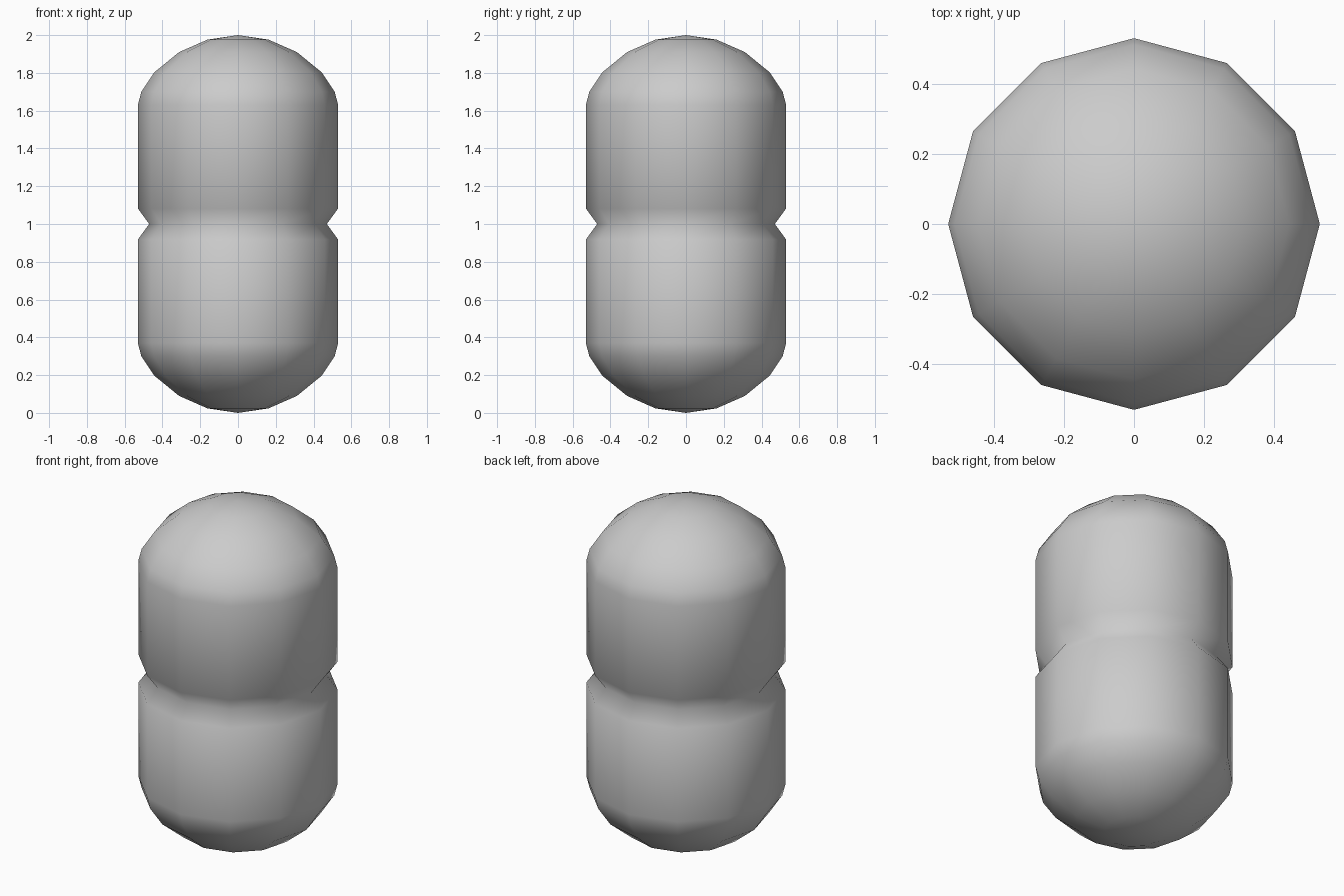
import bpy, bmesh, math

if "Cube" in bpy.data.objects:
    bpy.data.objects.remove(bpy.data.objects["Cube"])

# Upper half profile (radius, height above the waist); the lower half is mirrored
HALF = [(0.47, 0.0), (0.53, 0.082), (0.53, 0.63), (0.512, 0.70),
        (0.443, 0.803), (0.312, 0.91), (0.162, 0.976)]
SIDES = 12
profile = [(r, 1 - h) for r, h in reversed(HALF[1:])] + [(r, 1 + h) for r, h in HALF]

bm = bmesh.new()

# Rings of the body
rings = []
for r, z in profile:
    angles = [2 * math.pi * i / SIDES for i in range(SIDES)]
    rings.append([bm.verts.new((r * math.cos(a), r * math.sin(a), z)) for a in angles])

# Side walls and waist groove
for low, high in zip(rings, rings[1:]):
    for i in range(SIDES):
        j = (i + 1) % SIDES
        bm.faces.new((low[i], low[j], high[j], high[i]))

# Rounded end tips
bottom = bm.verts.new((0, 0, 0))
top = bm.verts.new((0, 0, 2))
for i in range(SIDES):
    j = (i + 1) % SIDES
    bm.faces.new((bottom, rings[0][j], rings[0][i]))
    bm.faces.new((top, rings[-1][i], rings[-1][j]))

for f in bm.faces:
    f.smooth = True
bmesh.ops.recalc_face_normals(bm, faces=bm.faces)

mesh = bpy.data.meshes.new("capsule_body")
bm.to_mesh(mesh)
bm.free()
bpy.context.collection.objects.link(bpy.data.objects.new("capsule_body", mesh))
